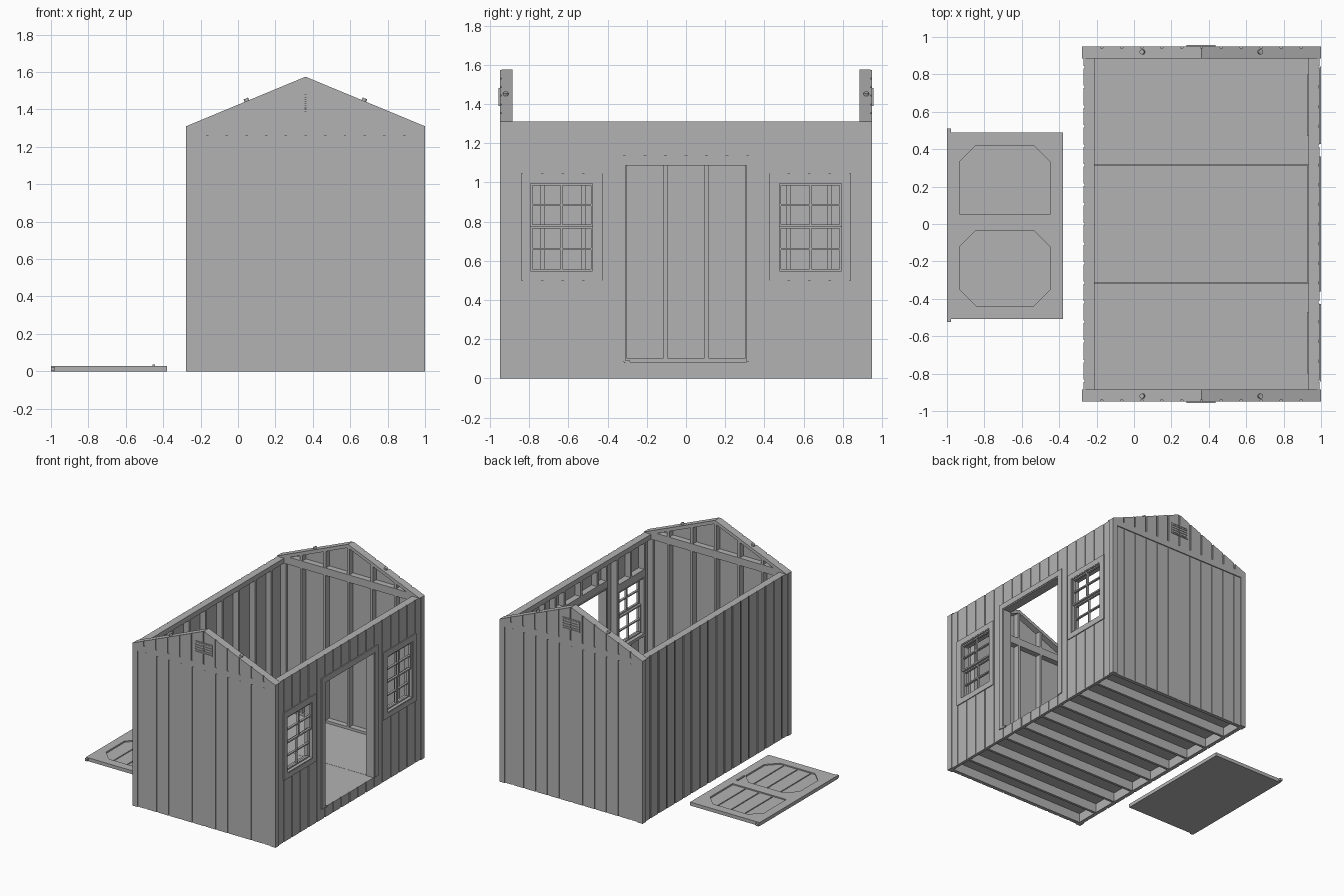
import bpy, bmesh, math
from mathutils import Vector, Matrix

if "Cube" in bpy.data.objects:
    bpy.data.objects.remove(bpy.data.objects["Cube"])

grey = bpy.data.materials.new("plain_grey")
grey.diffuse_color = (0.448, 0.448, 0.448, 1)
grey.use_nodes = True
grey.node_tree.nodes["Principled BSDF"].inputs["Base Color"].default_value = grey.diffuse_color

X0, X1, Y1 = -0.278, 1.0, 0.95          # outer shell
XC, EAVE, PEAK, FLOOR = 0.361, 1.31, 1.575, 0.083
STUD, PITCH = 0.02, 0.2095


def finish(name, bm):
    bmesh.ops.recalc_face_normals(bm, faces=bm.faces)
    me = bpy.data.meshes.new(name)
    bm.to_mesh(me)
    bm.free()
    me.materials.append(grey)
    ob = bpy.data.objects.new(name, me)
    bpy.context.collection.objects.link(ob)
    return ob


def prisms(name, polys, place):
    """Extrude 2D polygons (points, d0, d1); place maps (u, v, d) to xyz."""
    bm = bmesh.new()
    for pts, d0, d1 in polys:
        a = [bm.verts.new(place(u, v, d0)) for u, v in pts]
        b = [bm.verts.new(place(u, v, d1)) for u, v in pts]
        bm.faces.new(a)
        bm.faces.new(b)
        n = len(pts)
        for i in range(n):
            bm.faces.new((a[i], a[(i + 1) % n], b[(i + 1) % n], b[i]))
    return finish(name, bm)


def rect(u0, u1, v0, v1):
    return [(u0, v0), (u1, v0), (u1, v1), (u0, v1)]


def boxes(name, items):
    return prisms(name, [(rect(*i[:4]), i[4], i[5]) for i in items],
                  lambda x, y, z: (x, y, z))


def cut(r, holes):
    """Split rectangle r (u0, u1, v0, v1) around rectangular holes."""
    out = [r]
    for h0, h1, k0, k1 in holes:
        nxt = []
        for a, b, c, d in out:
            if h1 <= a or h0 >= b or k1 <= c or k0 >= d:
                nxt.append((a, b, c, d))
                continue
            m, n = max(a, h0), min(b, h1)
            nxt += [q for q in ((a, m, c, d), (n, b, c, d), (m, n, c, k0), (m, n, k1, d))
                    if q[1] - q[0] > 1e-5 and q[3] - q[2] > 1e-5]
        out = nxt
    return out


def planks(u0, u1, groove=0.013):
    n = round((u1 - u0) / 0.106)
    w = (u1 - u0) / n
    return [(u0 + i * w + (groove / 2 if i else 0),
             u0 + (i + 1) * w - (groove / 2 if i < n - 1 else 0)) for i in range(n)]


def siding(name, u0, u1, z0, z1, inner, outer, place, holes=()):
    mid = (inner + outer) / 2
    polys = [(rect(*q), inner, mid) for q in cut((u0, u1, z0, z1), holes)]
    for a, b in planks(u0, u1):
        polys += [(rect(*q), mid, outer) for q in cut((a, b, z0, z1), holes)]
    prisms(name, polys, place)


def roof(x):
    return PEAK - abs(x - XC) * (PEAK - EAVE) / (X1 - XC)


along_y = lambda u, v, d: (d, u, v)      # walls lying in the yz plane

# Floor: joists, rims and deck with a board seam gap
ys = [i * PITCH for i in (-4.5, -3.5, -2.5, -1.5, -0.5, 0.5, 1.5, 2.5, 3.5, 4.5)]
ys[0], ys[-1] = -0.922, 0.922
boxes("floor_joists", [(-0.24, 0.97, y - 0.01, y + 0.01, 0, 0.073) for y in ys])
boxes("floor_rims", [(-0.262, -0.24, -0.932, 0.932, 0, 0.073), (0.97, 0.986, -0.932, 0.932, 0, 0.073)])
boxes("floor_deck", [(-0.262, 0.986, a + 0.001, b - 0.001, 0.073, FLOOR)
                     for a, b in ((-0.932, -0.315), (-0.315, 0.315), (0.315, 0.932))])

# Openings in the door wall
door = (-0.317, 0.317, FLOOR, 1.095)
windows = [(-0.8, -0.47, 0.54, 1.0), (0.47, 0.8, 0.54, 1.0)]
holes = [door] + windows

# Grooved siding
siding("left_wall_siding", -0.942, 0.942, 0, EAVE, -0.258, -0.27, along_y)
siding("door_wall_siding", -0.942, 0.942, 0, EAVE, 0.982, 0.993, along_y, holes)
for s, side in ((-1, "front"), (1, "back")):
    across = lambda u, v, d, s=s: (u, s * d, v)
    siding(side + "_wall_siding", -0.27, 0.993, 0, EAVE, 0.932, 0.942, across)
    # Corner boards and the band under the gable
    prisms(side + "_wall_trim",
           [(rect(X0, X0 + 0.045, 0, 1.26), 0.942, 0.95),
            (rect(X1 - 0.045, X1, 0, 1.26), 0.942, 0.95),
            (rect(X0, X1, 1.26, EAVE), 0.942, 0.95),
            (rect(X0, X0 + 0.008, 0, EAVE), 0.905, 0.942),
            (rect(X1 - 0.007, X1, 0, EAVE), 0.905, 0.942)], across)
    # Wall framing
    studs = [XC + i * PITCH for i in (-2, -1, 0, 1, 2)]
    frame = [(rect(x - 0.01, x + 0.01, FLOOR + STUD, EAVE - 0.04), 0.886, 0.932) for x in studs]
    frame += [(rect(-0.21, 0.932, FLOOR, FLOOR + STUD), 0.886, 0.932),
              (rect(-0.258, 0.982, EAVE - 0.04, EAVE - STUD), 0.886, 0.932),
              (rect(-0.258, 0.982, EAVE - STUD, EAVE), 0.886, 0.932)]
    prisms(side + "_wall_frame", frame, across)
    # Gable siding following the roof slope
    polys = []
    for (a, b), d0, d1 in [((X0, X1), 0.934, 0.942)] + [(p, 0.942, 0.95) for p in planks(X0, X1)]:
        top = [(b, roof(b))] + ([(XC, PEAK)] if a < XC < b else []) + [(a, roof(a))]
        base = EAVE - 0.004
        polys.append(([(a, base), (b, base)] + top, d0, d1))
    prisms(side + "_gable_siding", polys, across)
    # Gable framing: rafters, short studs and sill
    t = 0.028
    frame = [([(X0, EAVE), (X0 + 0.07, EAVE), (XC, PEAK - t), (XC, PEAK)], 0.886, 0.938),
             ([(X1, EAVE), (X1 - 0.07, EAVE), (XC, PEAK - t), (XC, PEAK)], 0.886, 0.938),
             (rect(X0 + 0.05, X1 - 0.05, EAVE, EAVE + STUD), 0.886, 0.934)]
    frame += [([(x - 0.01, EAVE + STUD), (x + 0.01, EAVE + STUD),
                (x + 0.01, roof(x + 0.01) - 0.02), (x - 0.01, roof(x - 0.01) - 0.02)], 0.888, 0.934)
              for x in studs]
    prisms(side + "_gable_frame", frame, across)
    # Louvred vent
    vent = [(rect(*q), 0.95, 0.956) for q in cut((0.282, 0.437, 1.39, 1.482), [(0.291, 0.428, 1.399, 1.473)])]
    vent += [(rect(0.291, 0.428, z, z + 0.011), 0.95, 0.955) for z in (1.403, 1.422, 1.441, 1.46)]
    prisms(side + "_gable_vent", vent, across)
    # Round lugs on the gable slopes
    bm = bmesh.new()
    for x in (0.045, 0.675):
        tilt = math.atan2(PEAK - EAVE, X1 - XC) * (1 if x > XC else -1)
        m = Matrix.Translation((x, s * 0.92, roof(x) + 0.006)) @ Matrix.Rotation(tilt, 4, 'Y')
        bmesh.ops.create_cone(bm, cap_ends=True, segments=16, radius1=0.013, radius2=0.013,
                              depth=0.018, matrix=m)
    finish(side + "_gable_lugs", bm)


# Framing of the long walls
def long_frame(name, x0, x1, studs, extra=()):
    f = [(rect(y - 0.01, y + 0.01, FLOOR + STUD, EAVE - 0.04), x0, x1) for y in studs]
    f += [(rect(-0.932, 0.932, EAVE - STUD, EAVE), x0, x1),
          (rect(-0.932, 0.932, EAVE - 0.04, EAVE - STUD), x0, x1)]
    prisms(name, f + [(rect(*r), x0, x1) for r in extra], along_y)


long_frame("left_wall_frame", -0.258, -0.21, ys, [(-0.932, 0.932, FLOOR, FLOOR + STUD)])
extra = [(-0.337, 0.337, 1.095, 1.15)]                     # door header
extra += [(y - 0.01, y + 0.01, 1.15, EAVE - 0.04) for y in (-0.21, 0, 0.21)]
for s in (-1, 1):
    a, b = sorted((s * 0.317, s * 0.932))
    extra.append((a, b, FLOOR, FLOOR + STUD))
    a, b = sorted((s * 0.47, s * 0.8))
    extra += [(a, b, 0.52, 0.54), (a, b, 1.0, 1.06)]       # window sill and header
    extra += [(s * 0.635 - 0.01, s * 0.635 + 0.01, c, d) for c, d in ((FLOOR + STUD, 0.52), (1.06, 1.27))]
long_frame("door_wall_frame", 0.932, 0.982,
           [s * y for s in (-1, 1) for y in (0.327, 0.46, 0.81, 0.922)], extra)

# Door casing, jamb and bottom pivot plate
casing = [(rect(*q), 0.993, X1) for q in cut((-0.36, 0.36, FLOOR, 1.138), [door])]
casing += [(rect(*q), 0.925, 0.996) for q in cut(door, [(-0.308, 0.308, FLOOR, 1.086)])]
casing.append((rect(-0.317, -0.285, 0.078, 0.09), 0.975, X1))
prisms("door_casing", casing, along_y)

# Windows: casing, liner, sashes with glazing bars
for (a, b, c, d), side in zip(windows, ("front", "back")):
    hole = (a, b, c, d)
    prisms(side + "_window_casing",
           [(rect(*q), 0.993, X1) for q in cut((a - 0.043, b + 0.043, c - 0.04, d + 0.045), [hole])], along_y)
    inner = (a + 0.007, b - 0.007, c + 0.007, d - 0.007)
    liner = [(rect(*q), 0.928, 0.998) for q in cut(hole, [inner])]
    m = (a + b) / 2
    cols = [(a + 0.016, m - 0.005), (m + 0.005, b - 0.016)]
    sash = []
    for z0, z1, x in ((c + 0.005, 0.776, 0.955), (0.774, d - 0.005, 0.972)):
        mid = (z0 + z1) / 2
        rows = [(z0 + 0.012, mid - 0.005), (mid + 0.005, z1 - 0.012)]
        panes = [u + v for u in cols for v in rows]
        sash += [(rect(*q), x, x + 0.018) for q in cut((a + 0.005, b - 0.005, z0, z1), panes)]
    prisms(side + "_window_liner", liner, along_y)
    prisms(side + "_window_sashes", sash, along_y)

# Door leaf lying beside the shed
DX0, DX1, DY0, DY1 = -1.0, -0.38, -0.508, 0.49
flat = lambda x, y, z: (x, y, z)
slab = [(rect(DX0, DX1, DY0, DY1), 0, 0.014)]
slab += [(rect(DX0 + 0.07 + i * 0.12 + 0.004, DX0 + 0.07 + (i + 1) * 0.12 - 0.004, DY0 + 0.04, DY1 - 0.04),
          0.014, 0.019) for i in range(4)]
prisms("door_leaf_boards", slab, flat)
px0, px1 = DX0 + 0.07, DX1 - 0.07
panels = [(px0, px1, DY0 + 0.07, -0.035), (px0, px1, 0.05, DY1 - 0.07)]
trim = [(rect(*q), 0.014, 0.028) for q in cut((DX0, DX1, DY0, DY1), panels)]
k = 0.085
for (a, b, c, d), ends in zip(panels, ((0, 1), (1,))):
    for e in ends:
        y, sy = ((c, 1), (d, -1))[e]
        for x, sx in ((a, 1), (b, -1)):                    # angled corner gussets
            trim.append(([(x, y), (x + sx * k, y), (x, y + sy * k)], 0.014, 0.028))
prisms("door_leaf_trim", trim, flat)
boxes("door_leaf_handle", [(-0.456, -0.444, -0.1, -0.01, 0.028, 0.036)])
boxes("door_leaf_pivots", [(-1.0, -0.978, DY1, 0.51, 0.005, 0.024),
                           (-1.0, -0.978, -0.524, DY0, 0.005, 0.024)])
